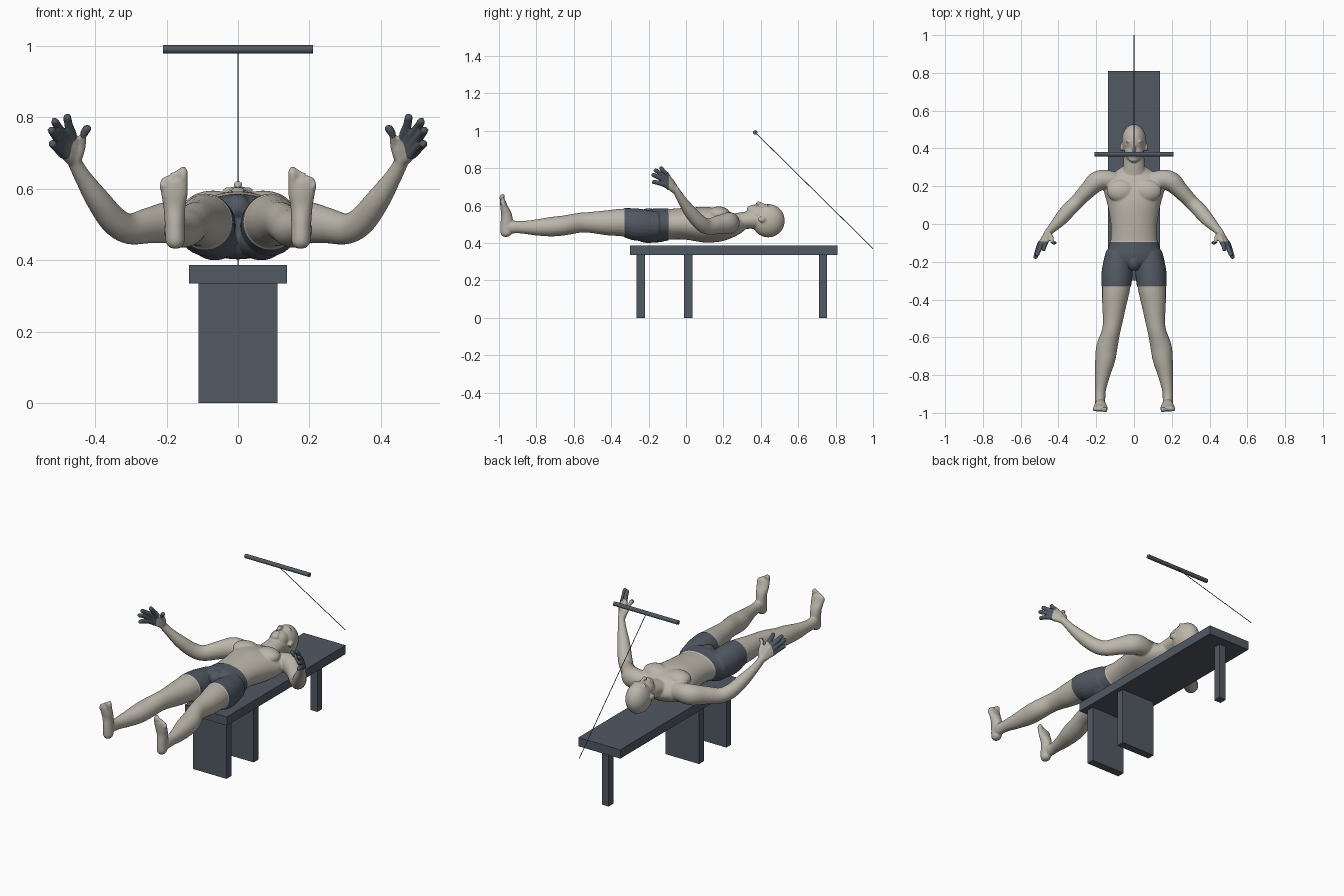
import bpy
import bmesh
from math import cos, sin, pi
from mathutils import Vector, Matrix

cube = bpy.data.objects.get("Cube")
if cube:
    bpy.data.objects.remove(cube, do_unlink=True)


def material(name, colour):
    mat = bpy.data.materials.new(name)
    mat.use_nodes = True
    mat.diffuse_color = colour
    mat.node_tree.nodes["Principled BSDF"].inputs["Base Color"].default_value = colour
    return mat


skin = material("pale skin", (0.5, 0.47, 0.41, 1))
slate = material("slate grey", (0.085, 0.1, 0.125, 1))


def add_object(name, bm, mat):
    mesh = bpy.data.meshes.new(name)
    bmesh.ops.recalc_face_normals(bm, faces=bm.faces)
    bm.to_mesh(mesh)
    bm.free()
    mesh.materials.append(mat)
    obj = bpy.data.objects.new(name, mesh)
    bpy.context.collection.objects.link(obj)
    return obj


def box(name, low, high):
    bm = bmesh.new()
    low, high = Vector(low), Vector(high)
    place = Matrix.Translation((low + high) / 2) @ Matrix.Diagonal((high - low).to_4d())
    bmesh.ops.create_cube(bm, size=1, matrix=place)
    return add_object(name, bm, slate)


def rod(name, start, end, radius, sides):
    start, end = Vector(start), Vector(end)
    axis = end - start
    turn = axis.to_track_quat("Z", "Y").to_matrix().to_4x4()
    bm = bmesh.new()
    bmesh.ops.create_cone(bm, cap_ends=True, segments=sides, radius1=radius, radius2=radius,
                          depth=axis.length, matrix=Matrix.Translation((start + end) / 2) @ turn)
    obj = add_object(name, bm, slate)
    for face in obj.data.polygons:
        face.use_smooth = len(face.vertices) == 4
    return obj


def curve_through(points, steps):
    """Catmull-Rom interpolation of tuples of any length."""
    result = []
    last = len(points) - 1
    for i in range(last):
        neighbours = [points[max(0, min(last, i + k))] for k in (-1, 0, 1, 2)]
        for s in range(steps):
            t = s / steps
            result.append([b + t * (c - a + t * (2 * a - 5 * b + 4 * c - d
                           + t * (3 * (b - c) + d - a))) / 2
                           for a, b, c, d in zip(*neighbours)])
    result.append(list(points[-1]))
    return result


def loft(bm, sections, side=1, up=(0, 0, 1), sides=24, steps=5):
    """Closed tube; each section is x, y, z, radius across, radius along up."""
    sections = curve_through(sections, steps)
    centres = [Vector((s[0] * side, s[1], s[2])) for s in sections]
    rings = []
    for i, s in enumerate(sections):
        tangent = centres[min(i + 1, len(centres) - 1)] - centres[max(i - 1, 0)]
        across = tangent.cross(Vector(up)).normalized()
        rise = across.cross(tangent).normalized()
        angles = [2 * pi * k / sides for k in range(sides)]
        rings.append([bm.verts.new(centres[i] + across * s[3] * cos(a) + rise * s[4] * sin(a))
                      for a in angles])
    for lower, upper in zip(rings, rings[1:]):
        for k in range(sides):
            j = (k + 1) % sides
            bm.faces.new((lower[k], lower[j], upper[j], upper[k]))
    bm.faces.new(rings[0])
    bm.faces.new(rings[-1])


def ball(bm, centre, radii, side=1):
    x, y, z = centre
    place = Matrix.Translation((x * side, y, z)) @ Matrix.Diagonal((*radii, 1))
    bmesh.ops.create_uvsphere(bm, u_segments=32, v_segments=20, radius=1, matrix=place)


# Bench
box("bench_top", (-0.137, -0.3, 0.335), (0.137, 0.81, 0.387))
for name, y, half in (("front_panel", -0.265, 0.11), ("middle_panel", -0.01, 0.11),
                      ("back_leg", 0.71, 0.022)):
    box(name, (-half, y, 0), (half, y + 0.045, 0.335))

# Pull bar and cable
rod("pull_bar", (-0.21, 0.37, 0.991), (0.21, 0.37, 0.991), 0.012, 20)
rod("cable", (0, 0.37, 0.991), (0, 1, 0.37), 0.002, 8)

# Torso and neck
body = bmesh.new()
loft(body, [(0, 0.3, 0.52, 0.055, 0.045), (0, 0.275, 0.505, 0.1, 0.055),
            (0, 0.24, 0.498, 0.155, 0.07), (0, 0.18, 0.495, 0.16, 0.088),
            (0, 0.1, 0.498, 0.14, 0.095), (0, 0, 0.503, 0.123, 0.085),
            (0, -0.09, 0.5, 0.124, 0.082), (0, -0.16, 0.494, 0.142, 0.088),
            (0, -0.21, 0.494, 0.12, 0.075), (0, -0.23, 0.494, 0.06, 0.04)], sides=40)
loft(body, [(0, 0.24, 0.505, 0.07, 0.05), (0, 0.31, 0.52, 0.057, 0.046),
            (0, 0.38, 0.525, 0.054, 0.05)])
ball(body, (0, -0.2, 0.547), (0.035, 0.045, 0.036))

# Head and face
ball(body, (0, 0.44, 0.519), (0.065, 0.088, 0.089))
ball(body, (0, 0.388, 0.55), (0.051, 0.065, 0.051))
ball(body, (0, 0.345, 0.578), (0.026, 0.02, 0.022))
loft(body, [(0, 0.43, 0.598, 0.007, 0.006), (0, 0.405, 0.608, 0.008, 0.008),
            (0, 0.385, 0.613, 0.013, 0.009), (0, 0.378, 0.606, 0.009, 0.005)])
for z, y in ((0.6, 0.365), (0.599, 0.357)):
    ball(body, (0, y, z), (0.019, 0.005, 0.006))

FINGERS = (  # knuckle, tip
    ((0.462, -0.085, 0.742), (0.478, -0.135, 0.803)),
    ((0.482, -0.098, 0.742), (0.514, -0.165, 0.79)),
    ((0.494, -0.106, 0.728), (0.523, -0.178, 0.765)),
    ((0.498, -0.106, 0.708), (0.52, -0.176, 0.726)),
    ((0.438, -0.07, 0.722), (0.42, -0.1, 0.772)))

for side in (1, -1):
    # Face halves, chest and seat
    ball(body, (0.025, 0.436, 0.596), (0.02, 0.007, 0.009), side)
    ball(body, (0.024, 0.418, 0.589), (0.012, 0.008, 0.009), side)
    ball(body, (0.066, 0.405, 0.527), (0.008, 0.021, 0.016), side)
    ball(body, (0.07, 0.175, 0.555), (0.075, 0.06, 0.04), side)
    ball(body, (0.065, -0.2, 0.457), (0.065, 0.085, 0.054), side)

    # Leg
    loft(body, [(0.08, -0.15, 0.495, 0.066, 0.07), (0.089, -0.25, 0.497, 0.079, 0.083),
                (0.094, -0.33, 0.509, 0.075, 0.075), (0.104, -0.42, 0.508, 0.065, 0.067),
                (0.112, -0.51, 0.51, 0.053, 0.056), (0.122, -0.57, 0.508, 0.049, 0.053),
                (0.143, -0.65, 0.494, 0.056, 0.053), (0.153, -0.72, 0.487, 0.053, 0.052),
                (0.167, -0.8, 0.483, 0.04, 0.043), (0.178, -0.88, 0.484, 0.029, 0.033),
                (0.18, -0.93, 0.485, 0.028, 0.034), (0.178, -0.965, 0.48, 0.024, 0.03)], side)

    # Foot with sole towards the front
    loft(body, [(0.176, -0.962, 0.433, 0.012, 0.013), (0.176, -0.962, 0.45, 0.026, 0.029),
                (0.177, -0.958, 0.5, 0.028, 0.034), (0.178, -0.96, 0.55, 0.031, 0.029),
                (0.178, -0.972, 0.59, 0.038, 0.021), (0.179, -0.979, 0.622, 0.038, 0.015),
                (0.179, -0.982, 0.632, 0.03, 0.009)], side, up=(0, 1, 0))
    for k in range(5):
        x, tip, r = 0.154 + 0.0145 * k, 0.648 - 0.002 * k * k, 0.0075
        r += 0.006 * (k == 0)
        loft(body, [(x, -0.975, 0.6, r, r), (x, -0.984, tip - 0.008, r, r),
                    (x, -0.981, tip, r, r), (x, -0.981, tip + r, r / 2, r / 2)],
             side, up=(0, 1, 0), sides=16)

    # Arm
    loft(body, [(0.1, 0.225, 0.505, 0.05, 0.05), (0.155, 0.235, 0.508, 0.052, 0.056),
                (0.2, 0.222, 0.505, 0.053, 0.058), (0.25, 0.173, 0.497, 0.043, 0.05),
                (0.305, 0.115, 0.488, 0.038, 0.043), (0.348, 0.072, 0.512, 0.039, 0.04),
                (0.393, 0.02, 0.57, 0.034, 0.034), (0.434, -0.023, 0.632, 0.024, 0.024),
                (0.454, -0.045, 0.668, 0.02, 0.021), (0.465, -0.06, 0.69, 0.018, 0.02)], side)

    # Hand: every finger runs from the wrist, so together they fill the palm
    wrist = Vector((0.457, -0.048, 0.672))
    for knuckle, tip in FINGERS:
        knuckle, tip = Vector(knuckle), Vector(tip)
        bend = knuckle.lerp(tip, 0.55) + Vector((0.004, -0.004, 0.004))
        end = tip + (tip - bend).normalized() * 0.003
        loft(body, [(*wrist, 0.016, 0.016), (*wrist.lerp(knuckle, 0.55), 0.015, 0.015),
                    (*knuckle, 0.012, 0.012), (*bend, 0.0095, 0.0095),
                    (*tip, 0.0085, 0.0085), (*end, 0.004, 0.004)], side, sides=16)

# Fuse the parts into one smooth figure
figure = add_object("reclining_figure", body, skin)
fuse = figure.modifiers.new("fuse", "REMESH")
fuse.mode = "VOXEL"
fuse.voxel_size = 0.0045
relax = figure.modifiers.new("relax", "SMOOTH")
relax.factor = 0.5
relax.iterations = 5
graph = bpy.context.evaluated_depsgraph_get()
fused = bpy.data.meshes.new_from_object(figure.evaluated_get(graph))
figure.modifiers.clear()
figure.data = fused
fused.materials.clear()
fused.materials.append(skin)
fused.materials.append(slate)

# Shorts: cut clean waist and hem lines, then colour and raise the band
HEM, WAIST = -0.328, -0.095
bm = bmesh.new()
bm.from_mesh(fused)
for y in (HEM, WAIST):
    bmesh.ops.bisect_plane(bm, geom=bm.verts[:] + bm.edges[:] + bm.faces[:],
                           plane_co=(0, y, 0), plane_no=(0, 1, 0))
bm.normal_update()
for face in bm.faces:
    face.smooth = True
    face.material_index = int(HEM < face.calc_center_median().y < WAIST)
for vert in bm.verts:
    if HEM - 0.0001 < vert.co.y < WAIST + 0.0001:
        vert.co += vert.normal * 0.003
bm.to_mesh(fused)
bm.free()
